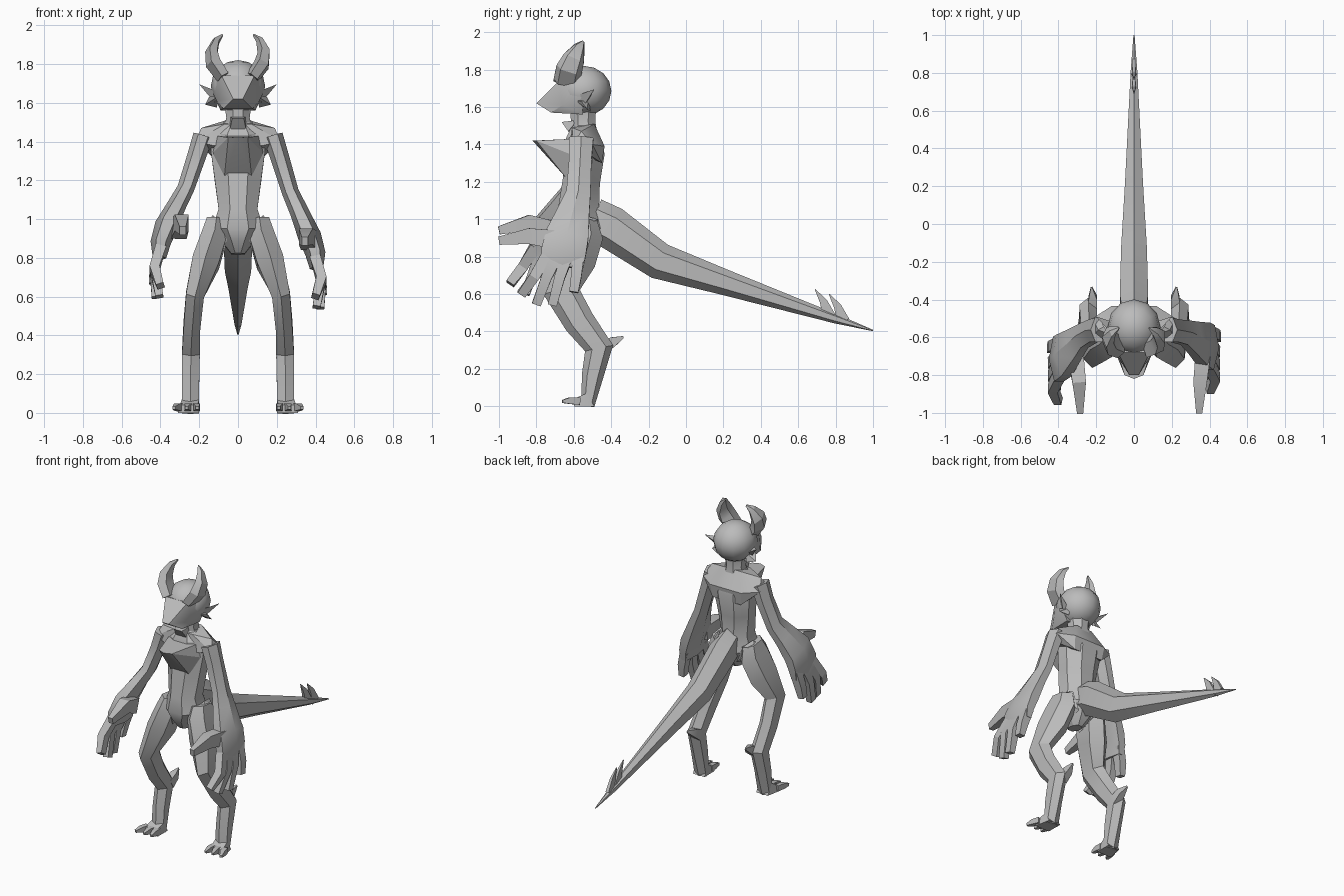
import bpy, bmesh, math
from mathutils import Vector

grey = bpy.data.materials.new("plain grey")
grey.diffuse_color = (0.5, 0.5, 0.5, 1)


def finish(name, bm, angle=28):
    bmesh.ops.recalc_face_normals(bm, faces=bm.faces)
    me = bpy.data.meshes.new(name)
    bm.to_mesh(me)
    bm.free()
    me.materials.append(grey)
    me.shade_smooth()
    me.set_sharp_from_angle(angle=math.radians(angle))
    ob = bpy.data.objects.new(name, me)
    bpy.context.collection.objects.link(ob)
    return ob


def tube(name, pts, n=6, ref=(1, 0, 0), angle=28):
    """Loft through (x, y, z, half width along ref, half depth)."""
    bm = bmesh.new()
    ps = [Vector(p[:3]) for p in pts]
    rings = []
    for i, p in enumerate(pts):
        a, b = ps[max(i - 1, 0)], ps[min(i + 1, len(ps) - 1)]
        t = (ps[i] - a).normalized() + (b - ps[i]).normalized()
        t.normalize()
        u = Vector(ref)
        u = (u - t * u.dot(t)).normalized()
        v = t.cross(u)
        k = 1 / math.cos(math.pi / n)
        rings.append([bm.verts.new(ps[i] + k * (u * p[3] * math.cos(w) + v * p[4] * math.sin(w)))
                      for w in (2 * math.pi * (j + .5) / n for j in range(n))])
    for r, q in zip(rings, rings[1:]):
        for j in range(n):
            bm.faces.new((r[j], r[(j + 1) % n], q[(j + 1) % n], q[j]))
    bm.faces.new(rings[0])
    bm.faces.new(rings[-1])
    return finish(name, bm, angle)


def hull(name, pts, sym=True, angle=28):
    """Convex block from a few corners, mirrored in x if wanted."""
    bm = bmesh.new()
    for x, y, z in pts:
        bm.verts.new((x, y, z))
        if sym and x:
            bm.verts.new((-x, y, z))
    res = bmesh.ops.convex_hull(bm, input=bm.verts)
    junk = [g for g in res["geom_interior"] if isinstance(g, bmesh.types.BMVert)]
    bmesh.ops.delete(bm, geom=junk, context='VERTS')
    return finish(name, bm, angle)


# Torso and pelvis
tube("torso", [(0, -.545, 1.50, .07, .06), (0, -.55, 1.44, .13, .09), (0, -.54, 1.35, .14, .105),
               (0, -.56, 1.20, .12, .10), (0, -.575, 1.05, .10, .11), (0, -.57, .95, .135, .125),
               (0, -.575, .88, .08, .10), (0, -.58, .82, .035, .05)], 8)
hull("chest", [(.11, -.60, 1.43), (.05, -.80, 1.42), (0, -.82, 1.42), (.13, -.60, 1.34),
               (.055, -.73, 1.34), (.07, -.64, 1.22)])
hull("shoulders", [(.06, -.49, 1.51), (.07, -.61, 1.49), (.19, -.56, 1.47), (.22, -.60, 1.40),
                   (.22, -.50, 1.40), (.12, -.435, 1.39), (.11, -.45, 1.30), (.13, -.62, 1.38)])
tube("neck", [(0, -.545, 1.46, .08, .07), (0, -.55, 1.52, .06, .065), (0, -.55, 1.60, .07, .07)], 8)
hull("throat_tuft", [(.04, -.58, 1.53), (.03, -.665, 1.52), (.04, -.63, 1.47), (0, -.60, 1.43)])

# Head
bm = bmesh.new()
bmesh.ops.create_uvsphere(bm, u_segments=12, v_segments=8, radius=1)
for v in bm.verts:
    v.co = (v.co.x * .14, v.co.y * .148 - .547, v.co.z * .134 + 1.686)
finish("skull", bm, 40)
hull("muzzle", [(.13, -.56, 1.65), (.09, -.55, 1.56), (.075, -.72, 1.57), (.025, -.80, 1.62),
                (.065, -.70, 1.665), (.085, -.68, 1.74), (.12, -.60, 1.72), (.11, -.66, 1.61)], angle=35)

# Paired head parts
for s, side in ((1, "right"), (-1, "left")):
    tube(f"horn_{side}", [(s * .075, -.64, 1.73, .03, .06), (s * .125, -.625, 1.80, .035, .06),
                          (s * .135, -.60, 1.86, .028, .05), (s * .112, -.57, 1.92, .016, .026),
                          (s * .08, -.55, 1.95, .004, .006)], 5)
    hull(f"ear_{side}", [(s * .11, -.59, 1.66), (s * .11, -.52, 1.64), (s * .12, -.55, 1.60),
                         (s * .16, -.53, 1.67), (s * .20, -.49, 1.695)], False)
    hull(f"cheek_fin_{side}", [(s * .09, -.60, 1.64), (s * .09, -.52, 1.64), (s * .11, -.51, 1.575),
                               (s * .15, -.56, 1.63), (s * .17, -.53, 1.59)], False)

# Tail with two hooked barbs
tube("tail", [(0, -.50, 1.00, .06, .10), (0, -.40, .955, .075, .10), (0, -.14, .775, .068, .085),
              (0, .20, .665, .048, .06), (0, .80, .468, .018, .022), (0, 1.0, .405, .003, .003)], 6)
for y, z in ((.765, .50), (.84, .475)):
    tube("tail_barb", [(0, y, z - .02, .012, .035), (0, y - .03, z + .06, .009, .02),
                       (0, y - .075, z + .125, .002, .002)], 4)

# Arms: the left one is raised a little further forward
for s, side, dy, dz in ((1, "right", 0, 0), (-1, "left", -.06, .055)):
    def P(x, y, z, a=None, b=None, k=1):
        p = (s * x, y + dy * k, z + dz * k)
        return p if a is None else p + (a, b)
    Y = (0, 1, 0)
    tube(f"arm_{side}", [P(.18, -.56, 1.43, .065, .045, 0), P(.215, -.565, 1.32, .06, .042, 0),
                         P(.27, -.575, 1.14, .065, .038, .3), P(.315, -.60, 1.04, .085, .042, .6),
                         P(.37, -.635, .91, .115, .052), P(.40, -.655, .82, .12, .045),
                         P(.405, -.66, .745, .11, .03)], 6, Y)
    # Fingers fan out from the knuckles
    for i, (y0, y1, x1, z1) in enumerate(((-.745, -.88, .40, .60), (-.69, -.80, .405, .545),
                                         (-.635, -.715, .425, .54), (-.575, -.60, .44, .61))):
        tube(f"finger_{side}_{i + 1}", [P(.40, y0, .80, .03, .028),
                                        P(.43, (y0 + y1) / 2, .69, .028, .026),
                                        P(x1, y1, z1, .024, .02)], 4, Y)
    # Thumb points forward
    tx = .345 if s > 0 else .285
    tube(f"thumb_{side}", [(s * (tx + .02), -.70 + dy / 2, .89 + dz, .04, .05),
                           (s * (tx + .005), -.84, .91 + dz * 1.3, .036, .042),
                           (s * tx, -1.0, .885 + dz, .016, .022)], 4)

    # Backward-bent legs
    tube(f"leg_{side}", [(s * .11, -.565, 1.0, .05, .08), (s * .12, -.575, .92, .065, .115),
                         (s * .165, -.61, .78, .07, .11), (s * .222, -.665, .61, .047, .085),
                         (s * .238, -.57, .45, .043, .072), (s * .243, -.465, .31, .046, .066),
                         (s * .245, -.50, .16, .045, .05), (s * .245, -.525, 0, .045, .03)], 6)
    hull(f"hip_{side}", [(s * .05, -.67, .93), (s * .16, -.62, .97), (s * .165, -.52, .98),
                         (s * .11, -.47, 1.0), (s * .06, -.47, .88), (s * .07, -.62, .83),
                         (s * .13, -.55, 1.02)], False)
    # Hock spur
    tube(f"heel_spur_{side}", [(s * .22, -.45, .31, .025, .035), (s * .218, -.39, .345, .022, .026),
                               (s * .225, -.335, .37, .004, .006)], 4)
    # Foot and toes
    hull(f"foot_{side}", [(s * .20, -.49, 0), (s * .29, -.49, 0), (s * .20, -.60, 0),
                          (s * .31, -.60, 0), (s * .20, -.53, .07), (s * .29, -.53, .07),
                          (s * .21, -.60, .04), (s * .30, -.60, .04)], False)
    for i, (x, e) in enumerate(((.215, -.005), (.255, .01), (.30, .03))):
        tube(f"toe_{side}_{i + 1}", [(s * x, -.57, .028, .017, .02), (s * (x + e / 2), -.62, .03, .016, .018),
                                     (s * (x + e), -.66, .026, .008, .008)], 4)
